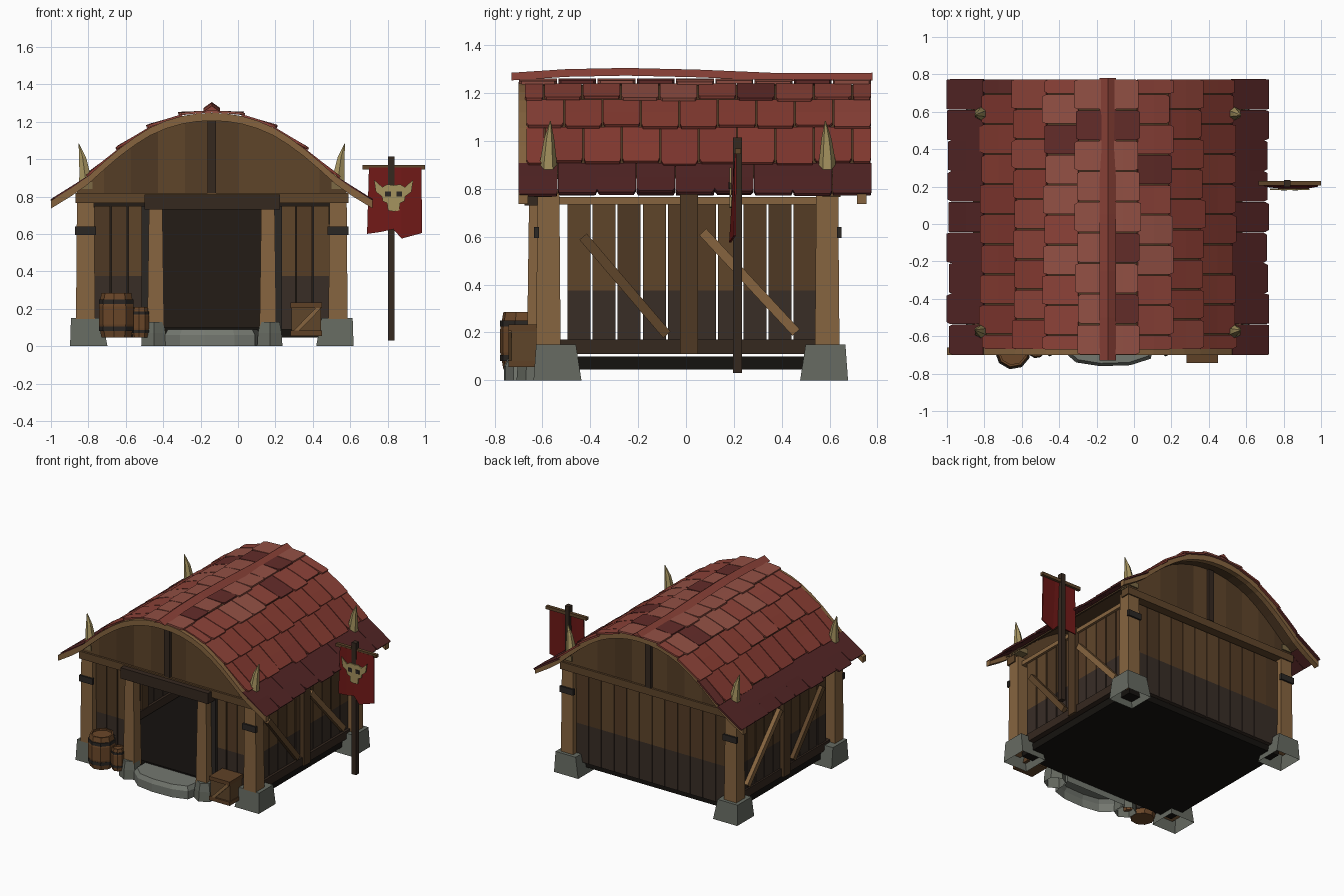
import bpy, bmesh, math, random
from mathutils import Vector

if "Cube" in bpy.data.objects:
    bpy.data.objects.remove(bpy.data.objects["Cube"])

random.seed(4)
CX = -0.14  # house centre line
WOOD, MID, BROWN, DARK, BLACK = "#86643f", "#5f452a", "#4e3823", "#35281f", "#15120f"
STONE, BONE, CLOTH, IRON, GRIME = "#666a61", "#a5935f", "#701917", "#2b2724", "#382d26"
REDS = ["#935044", "#8c4238", "#863b31", "#80372f", "#522424"]


def material(hexcol):
    m = bpy.data.materials.get(hexcol)
    if not m:
        m = bpy.data.materials.new(hexcol)
        rgb = [int(hexcol[i:i + 2], 16) / 255 for i in (1, 3, 5)]
        m.diffuse_color = [((c + .055) / 1.055) ** 2.4 for c in rgb] + [1]
        m.use_nodes = True
        m.node_tree.nodes["Principled BSDF"].inputs["Base Color"].default_value = m.diffuse_color
    return m


class Part:
    """Collects lofted solids into one named object."""
    def __init__(self, name):
        self.name, self.v, self.f, self.c = name, [], [], []

    def loft(self, rings, col, caps=(True, True)):
        n, b = len(rings[0]), len(self.v)
        for r in rings:
            self.v += [tuple(p) for p in r]
        new = [(b + k * n + i, b + k * n + (i + 1) % n, b + (k + 1) * n + (i + 1) % n, b + (k + 1) * n + i)
               for k in range(len(rings) - 1) for i in range(n)]
        if caps[0]:
            new.append(tuple(range(b + n - 1, b - 1, -1)))
        if caps[1]:
            new.append(tuple(range(len(self.v) - n, len(self.v))))
        self.f += new
        self.c += [col] * len(new)
        return self

    def prism(self, pts, vec, col):
        return self.loft([pts, [Vector(p) + Vector(vec) for p in pts]], col)

    def box(self, x0, x1, y0, y1, z0, z1, col):
        return self.prism([(x0, y0, z0), (x1, y0, z0), (x1, y1, z0), (x0, y1, z0)], (0, 0, z1 - z0), col)

    def turned(self, x, y, prof, n, col, caps=(True, True)):
        """Rings of n sides; prof is (radius, z, dx, dy)."""
        return self.loft([[(x + p[2] + p[0] * math.cos((i + .5) * math.tau / n),
                            y + p[3] + p[0] * math.sin((i + .5) * math.tau / n), p[1])
                           for i in range(n)] for p in prof], col, caps)

    def build(self):
        me = bpy.data.meshes.new(self.name)
        me.from_pydata(self.v, [], self.f)
        cols = sorted(set(self.c))
        for c in cols:
            me.materials.append(material(c))
        for p, c in zip(me.polygons, self.c):
            p.material_index = cols.index(c)
        ob = bpy.data.objects.new(self.name, me)
        bpy.context.collection.objects.link(ob)
        bm = bmesh.new()
        bm.from_mesh(me)
        bmesh.ops.recalc_face_normals(bm, faces=bm.faces)
        bm.to_mesh(me)
        bm.free()


# roof curve: distance from the centre line -> height
D = [0, .08, .16, .245, .33, .41, .495, .58, .665, .75, .84]
Z = [1.247, 1.243, 1.23, 1.205, 1.168, 1.118, 1.055, .982, .905, .845, .790]


def roof_z(d):
    d = abs(d)
    for i in range(10):
        if d <= D[i + 1]:
            return Z[i] + (Z[i + 1] - Z[i]) * (d - D[i]) / (D[i + 1] - D[i])
    return Z[-1] - (d - D[-1]) * .6


def curve_band(y, thick, drop, dmax):
    """Closed arch outline following the roof."""
    half = [d for d in D if 0 < d < dmax] + [dmax]
    ds = [-d for d in reversed(half)] + [0] + half
    top = [(CX + d, y, roof_z(d) - drop) for d in ds]
    return top + [(x, y, z - thick) for x, y, z in reversed(top)]


Part("floor").box(-.80, .52, -.56, .57, .045, .10, BLACK).build()
Part("roof_lining").prism(curve_band(-.66, .012, .012, .72), (0, 1.40, 0), BROWN).build()
barge = Part("bargeboards")
for y in (-.70, .715):
    barge.prism(curve_band(y, .042, .0, .86), (0, .04, 0), WOOD)
barge.build()

# overlapping roof tiles, five rows on each side
tiles = Part("roof_tiles")
Y1, N = .775, 9
for s in (-1, 1):
    for row in range(5):
        Y0 = (-.70, -.675, -.67, -.67, -.70)[row]
        lift = (.012, .008, .004, .002, .002, -.010)
        a = Vector((D[row * 2], 0, Z[row * 2] + lift[row]))
        b = Vector((D[row * 2 + 2], 0, Z[row * 2 + 2] + lift[row + 1]))
        t = (b - a).normalized()
        nrm = Vector((-t.z, 0, t.x))
        w = (Y1 - Y0) / N
        for k in range(N + 1):
            off = w * (.5 if row % 2 else 0)
            ya, yb = max(Y0, Y0 + k * w - off), min(Y1, Y0 + (k + 1) * w - off)
            if yb - ya < .03:
                continue
            gap = .0005 if row == 4 else .003
            ya, yb = ya + gap, yb - gap
            low = b + t * random.uniform(-.004, .02) + nrm * random.uniform(.010, .018)
            mid = a.lerp(b, .5) + nrm * .008
            mid.z = max(mid.z, Z[row * 2 + 1] + lift[row]) if row < 4 else Z[9] + .006
            chin = mid.lerp(low, .8)
            ch = random.uniform(.003, .012)
            top = a + nrm * .002
            ring = [(top, ya), (mid, ya), (chin, ya), (low, ya + ch), (low, yb - ch), (chin, yb), (mid, yb), (top, yb)]
            col = REDS[row] if row == 4 or random.random() > .1 else "#632c29"
            if row in (1, 2, 3) and random.random() < .25:
                col = REDS[row - 1]
            outer = [Vector((CX + s * p.x, y, p.z)) for p, y in ring]
            inner = [p + Vector((s * nrm.x, 0, nrm.z)) * -.013 for p in outer]
            m = len(tiles.v)
            tiles.v += [tuple(p) for p in outer + inner]
            fs = [(i, (i + 1) % 8, (i + 1) % 8 + 8, i + 8) for i in range(8)]
            for o in (0, 8):  # faces are folded at the middle of the tile
                fs += [(o, o + 1, o + 6, o + 7), (o + 1, o + 2, o + 5, o + 6), (o + 2, o + 3, o + 4, o + 5)]
            tiles.f += [tuple(m + i for i in f) for f in fs]
            tiles.c += [col] * len(fs)
tiles.build()

# gently sagging ridge cap
Part("ridge_cap").loft([[(CX - .045, y, z - .032), (CX, y, z), (CX + .045, y, z - .032), (CX, y, z - .024)]
                        for y, z in ((-.73, 1.285), (-.5, 1.30), (-.25, 1.305), (.05, 1.298), (.4, 1.283), (.78, 1.285))],
                       REDS[1]).build()

# corner posts with iron plates, stone footings and horns
posts, bands, feet, horns = Part("corner_posts"), Part("post_plates"), Part("stone_footings"), Part("roof_horns")
R2 = math.sqrt(2)
for s in (-1, 1):
    for y, f in ((-.575, -1), (.59, 1)):
        x = CX + s * .675
        posts.turned(x, y, [(.052 * R2, .08, 0, 0), (.049 * R2, .40, 0, 0), (.046 * R2, .80, 0, 0)], 4, WOOD)
        ya, yb = sorted((y + f * .04, y + f * .06))
        bands.box(x - .056, x + .056, ya, yb, .595, .64, IRON)
        feet.turned(CX + s * .658, -.537 if f < 0 else .577,
                    [(.1 * R2, 0, 0, 0), (.083 * R2, .15, s * .012, f * .006)], 4, STONE, (False, True))
        horns.box(x - .036, x + .036, y - .05, y + .05, .84, .878, "#7d6a45")
        horns.turned(x, y, [(.040, .85, 0, 0), (.034, .92, s * .004, 0), (.021, 1.01, s * .016, f * -.003),
                            (.002, 1.083, s * .036, f * -.008)], 6, BONE)
for p in (posts, bands, feet, horns):
    p.build()


def planks(part, lo, hi, n, place, z0=.12, z1=.75, split=.375, gap=.007):
    w = (hi - lo) / n
    for i in range(n):
        a, b = lo + i * w + gap / 2, lo + (i + 1) * w - gap / 2
        col = random.choice([MID, BROWN, "#553c25"])
        part.box(*place(a, b), z0, split, GRIME)
        part.box(*place(a, b), split, z1, col)


# side walls: planks, rails, middle post and braces
for s, side in ((-1, "left"), (1, "right")):
    x = CX + s * .66
    wall, frame = Part(side + "_wall_planks"), Part(side + "_wall_frame")
    planks(wall, -.50, .55, 10, lambda a, b: (x - .012, x + .012, a, b), gap=.009)
    frame.box(x - .025, x + .03, -.54, .55, .11, .17, DARK)
    frame.box(x - .03, x + .03, -.60, .62, .735, .765, WOOD)
    frame.box(x - .035 + s * .01, x + .035 + s * .01, -.025, .05, .11, .78, BROWN)
    for (ya, za), (yb, zb) in (((-.43, .60), (-.08, .19)), ((.07, .62), (.46, .20))):
        u = Vector((0, zb - za, ya - yb)).normalized() * .02
        p, q = Vector((x + s * .012, ya, za)), Vector((x + s * .012, yb, zb))
        frame.prism([p - u, p + u, q + u, q - u], (s * .03, 0, 0), MID if ya < 0 else WOOD)
    wall.build()
    frame.build()

# front and back walls
front, back = Part("front_wall_planks"), Part("back_wall_planks")
planks(front, -.77, -.50, 3, lambda a, b: (a, b, -.58, -.555), z0=.09)
planks(front, .22, .49, 3, lambda a, b: (a, b, -.58, -.555), z0=.09)
planks(back, -.77, .49, 12, lambda a, b: (a, b, .57, .60), z0=.09, gap=.004)
back.box(-.78, .50, .555, .568, .09, .78, "#231c16")
front.build()
back.build()

# gables, tie beams and king posts
gable, beams = Part("gable_planks"), Part("tie_beams")
for y, f in ((-.60, -1), (.61, 1)):
    edges = [CX + .72 * (i / 5 - 1) for i in range(11)]
    for a, b in zip(edges, edges[1:]):
        pts = [(a, y, .79), (b, y, .79)] + [(q, y, max(.80, roof_z(q - CX) - .02)) for q in (b, (a + b) / 2, a)]
        gable.prism(pts, (0, f * .02, 0), random.choice([MID, BROWN, "#553d26"]))
    ya, yb = sorted((y - f * .04, y + f * .035))
    beams.box(CX - .73, CX + .73, ya, yb, .765, .82, MID)
    ya, yb = sorted((y, y + f * .04))
    beams.box(CX - .022, CX + .022, ya, yb, .82, 1.215, DARK)
gable.build()
beams.build()

# doorway: lintel, jambs, door posts, stones and step
door, stones = Part("door_frame"), Part("doorway_stones")
door.box(-.50, .225, -.675, -.56, .73, .81, DARK)
for s in (-1, 1):
    x = CX + s * .30
    door.turned(x, -.62, [(.045 * R2, .08, 0, 0), (.036 * R2, .735, 0, 0)], 4, WOOD)
    xa, xb = sorted((CX + s * .30, CX + s * .375))
    door.box(xa, xb, -.60, -.55, .09, .75, IRON)
    stones.turned(x + s * .01, -.63, [(.078, 0, 0, 0), (.073, .07, 0, 0), (.06, .13, 0, 0)], 6, STONE, (False, True))
step = [(-.39, -.56), (-.39, -.67), (-.31, -.74), (-.18, -.76), (-.02, -.755), (.09, -.72), (.12, -.56)]
stones.loft([[(x, y, 0) for x, y in step], [(x, y, .06) for x, y in step],
             [(CX + (x - CX) * .94, y * .98, .09) for x, y in step]], "#747870", (False, True))
door.build()
stones.build()

# barrels
for name, x, y, r, z0, z1 in (("large_barrel", -.648, -.682, .10, .045, .285), ("small_barrel", -.522, -.67, .05, .045, .21)):
    h = z1 - z0
    b = Part(name).turned(x, y, [(r * .82, z0, 0, 0), (r * .96, z0 + h * .3, 0, 0), (r * .96, z0 + h * .7, 0, 0),
                                 (r * .82, z1, 0, 0), (r * .7, z1, 0, 0), (r * .7, z1 - .012, 0, 0)], 9, "#6b4729")
    for t in (.2, .8):
        b.turned(x, y, [(r * .96, z0 + h * (t - .05), 0, 0), (r * .96, z0 + h * (t + .05), 0, 0)], 9, IRON)
    b.build()

# crate with edge boards and a diagonal
crate = Part("crate").box(.285, .445, -.73, -.59, .055, .23, MID)
for z in (.055, .205):
    crate.box(.28, .45, -.742, -.585, z, z + .028, "#5f4126")
crate.prism([(.29, -.742, .075), (.31, -.742, .065), (.442, -.742, .20), (.425, -.742, .215)], (0, .015, 0), WOOD)
crate.build()

# banner: pole, crossbar, ragged cloth and horned skull emblem
Part("banner_pole").box(.803, .838, .197, .235, .03, 1.015, DARK).build()
Part("banner_crossbar").box(.665, 1.0, .205, .23, .945, .968, MID).build()
cols = [(.69, .20, .60), (.76, .192, .61), (.83, .185, .625), (.875, .18, .575), (.985, .20, .605)]
Part("banner_cloth").loft([[(x, y, zb), (x, y + .008, zb), (min(max(x, .70), .98), .212, .955), (min(max(x, .70), .98), .204, .955)]
                           for x, y, zb in cols], CLOTH).build()
half = [(0, .86), (.035, .865), (.06, .85), (.105, .89), (.095, .825), (.062, .80), (.058, .775), (.035, .765), (.03, .725), (0, .72)]
skull = [(.832 + x, .182, z) for x, z in half] + [(.832 - x, .182, z) for x, z in half[-2:0:-1]]
Part("skull_emblem").prism(skull, (0, .008, 0), BONE).build()
eyes = Part("skull_eyes")
for s in (-1, 1):
    eyes.box(.832 + s * .03 - .015, .832 + s * .03 + .015, .178, .183, .80, .828, IRON)
eyes.build()
